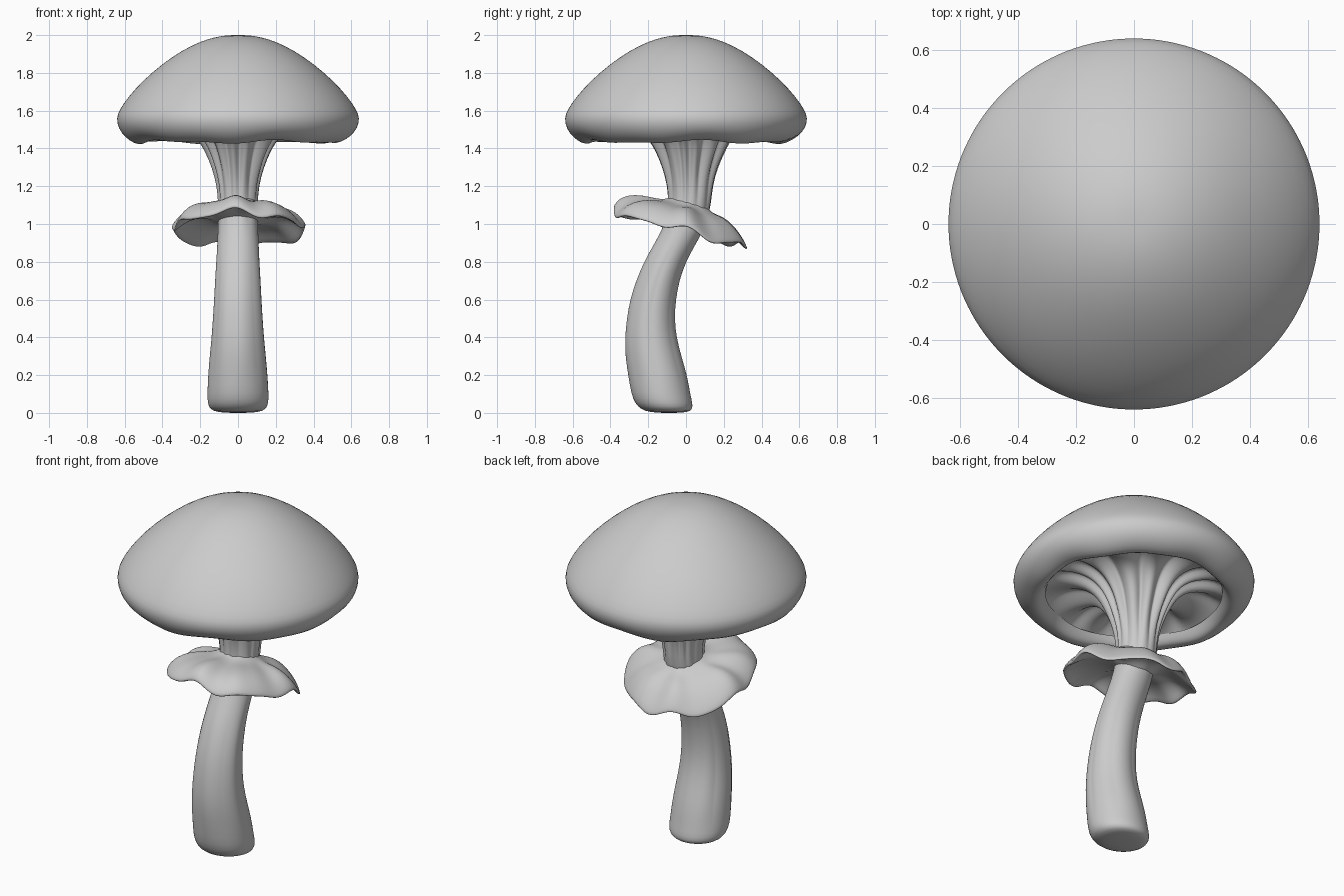
import bpy, bmesh, math
from math import sin, cos, pi

N = 96  # points around each ring


def loft(name, rows, point, cap_start=False, cap_end=False):
    """Skin rings of points; point(row, angle) gives each position."""
    bm = bmesh.new()
    rings = [[bm.verts.new(point(r, 2 * pi * i / N)) for i in range(N)] for r in rows]
    for a, b in zip(rings, rings[1:]):
        for i in range(N):
            j = (i + 1) % N
            bm.faces.new((a[i], a[j], b[j], b[i]))
    if cap_start:
        bm.faces.new(rings[0][::-1])
    if cap_end:
        bm.faces.new(rings[-1])
    bmesh.ops.recalc_face_normals(bm, faces=bm.faces)
    mesh = bpy.data.meshes.new(name)
    bm.to_mesh(mesh)
    bm.free()
    for p in mesh.polygons:
        p.use_smooth = True
    ob = bpy.data.objects.new(name, mesh)
    bpy.context.collection.objects.link(ob)
    sub = ob.modifiers.new("smooth", "SUBSURF")
    sub.levels = sub.render_levels = 1
    return ob


# Cap: domed shell with a rounded, slightly uneven rim (radius, height, unevenness)
cap_rows = [(0.012, 2.0, 0), (0.06, 1.999, 0), (0.12, 1.99, 0), (0.2, 1.966, 0), (0.3, 1.917, 0),
            (0.4, 1.848, 0), (0.5, 1.763, 0), (0.58, 1.675, 0), (0.628, 1.605, 0),
            (0.645, 1.56, 0), (0.633, 1.505, 0.2), (0.595, 1.46, 0.6), (0.55, 1.436, 1),
            (0.515, 1.432, 1), (0.49, 1.45, 1), (0.47, 1.485, 0.5)]


def cap_point(row, a):
    r, z, w = row
    return (r * cos(a), r * sin(a), z + w * (0.007 * sin(5 * a + 1) + 0.005 * sin(9 * a)))


loft("cap", cap_rows, cap_point, cap_start=True)

# Stem flaring into the gills: (z, centre y, x radius, y radius, radial fold, vertical fold)
stem_rows = [(0.0, -0.09, 0.03, 0.03, 0, 0), (0.003, -0.09, 0.11, 0.10, 0, 0),
             (0.018, -0.102, 0.147, 0.136, 0, 0), (0.05, -0.117, 0.161, 0.152, 0, 0),
             (0.1, -0.134, 0.162, 0.156, 0, 0), (0.2, -0.15, 0.157, 0.155, 0.02, 0),
             (0.3, -0.173, 0.148, 0.147, 0.03, 0), (0.4, -0.187, 0.138, 0.135, 0.03, 0),
             (0.5, -0.187, 0.131, 0.125, 0.03, 0), (0.6, -0.175, 0.125, 0.12, 0.03, 0),
             (0.7, -0.15, 0.12, 0.113, 0.03, 0), (0.8, -0.112, 0.114, 0.11, 0.02, 0),
             (0.9, -0.055, 0.109, 0.11, 0, 0), (1.0, 0.0, 0.105, 0.11, 0, 0),
             (1.1, 0.02, 0.103, 0.112, 0.04, 0), (1.2, 0.022, 0.107, 0.117, 0.1, 0),
             (1.3, 0.022, 0.13, 0.14, 0.18, 0), (1.38, 0.024, 0.16, 0.172, 0.22, 0),
             (1.44, 0.022, 0.19, 0.2, 0.22, 0.01), (1.49, 0.018, 0.235, 0.24, 0.16, 0.03),
             (1.52, 0.012, 0.29, 0.295, 0.08, 0.05), (1.53, 0.006, 0.36, 0.36, 0.03, 0.055),
             (1.522, 0, 0.43, 0.43, 0, 0.045), (1.49, 0, 0.49, 0.49, 0, 0.02),
             (1.455, 0, 0.535, 0.535, 0, 0.0)]


def stem_point(row, a):
    z, cy, rx, ry, fold, drop = row
    lobes = 13 if z > 1.05 else 7
    f = abs(sin(lobes / 2 * (a + 0.1 * sin(3 * a) + 0.05 * sin(5 * a + 1)))) - 0.62
    k = 1 + fold * f
    return (rx * k * cos(a), cy + ry * k * sin(a), z - drop * f)


loft("stem_and_gills", stem_rows, stem_point, cap_start=True)

# Skirt ring: tilted, wavy collar (radius, height over the tilted plane, waviness)
ring_rows = [(0.08, 0.16, 0), (0.115, 0.128, 0), (0.16, 0.113, 0.2), (0.22, 0.104, 0.5),
             (0.28, 0.078, 0.8), (0.325, 0.038, 1), (0.352, 0.0, 1), (0.353, -0.015, 1),
             (0.34, -0.017, 1), (0.30, 0.02, 0.9), (0.23, 0.052, 0.5), (0.16, 0.055, 0.2),
             (0.11, 0.04, 0), (0.08, 0.02, 0)]


def ring_point(row, a):
    r, h, w = row
    wave = w * (0.016 * sin(7 * a + 0.6) + 0.010 * sin(4 * a + 2) + 0.006 * sin(11 * a))
    r *= 1 + 0.025 * w * sin(5 * a + 0.5)
    t = min(1, max(0, (r - 0.1) / 0.2))
    y = 0.015 * (1 - t) - 0.037 * t + r * sin(a)
    return (r * cos(a), y, 0.985 - 0.257 * (y + 0.04) + h + wave)


loft("skirt_ring", ring_rows, ring_point)
